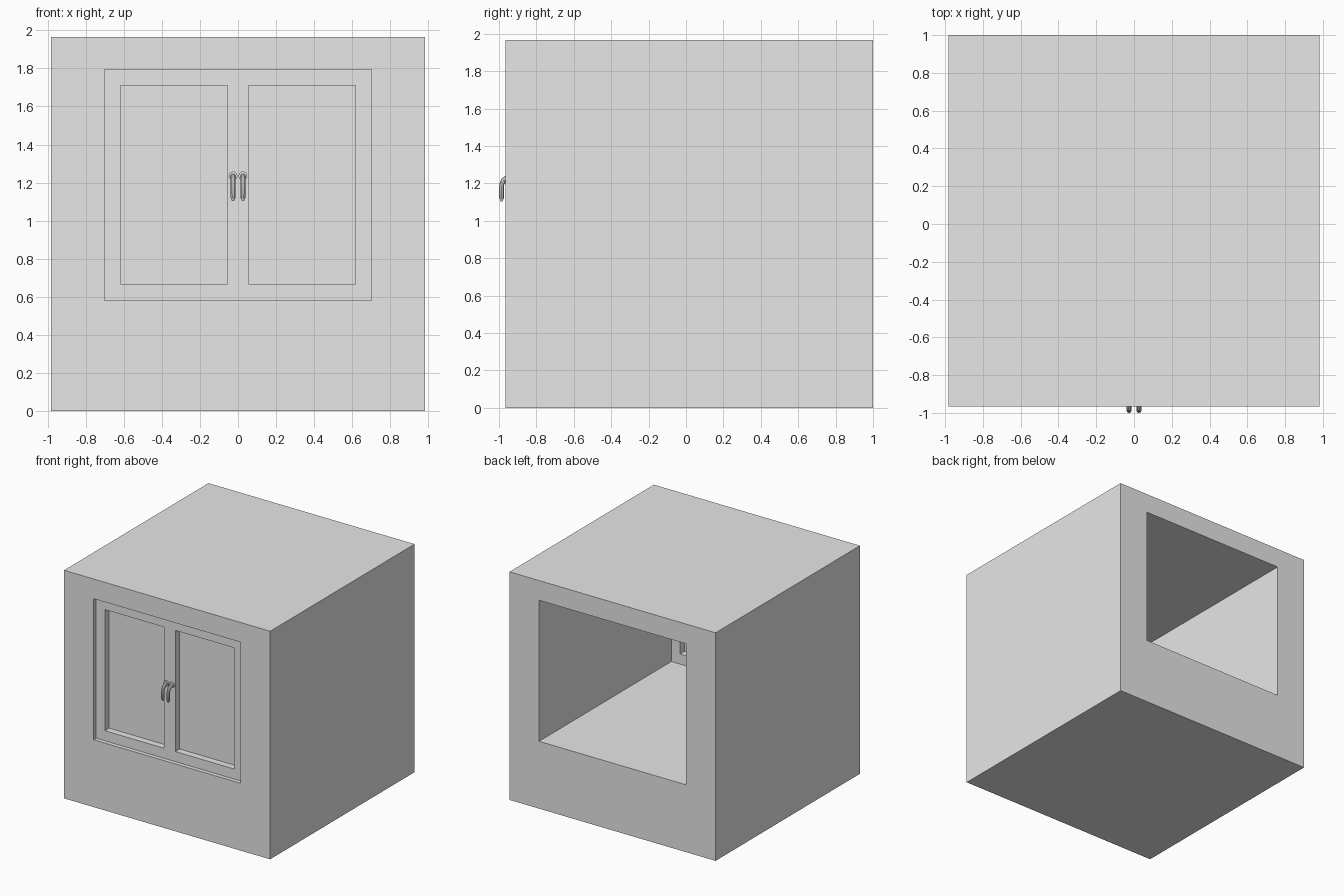
import bpy

if "Cube" in bpy.data.objects:
    bpy.data.objects.remove(bpy.data.objects["Cube"], do_unlink=True)

grey = bpy.data.materials.new("plain_grey")
grey.use_nodes = True
grey.diffuse_color = (0.8, 0.8, 0.8, 1)
grey.node_tree.nodes["Principled BSDF"].inputs["Base Color"].default_value = (0.8, 0.8, 0.8, 1)


def box(name, x, y, z):
    """Box given by its (low, high) limits on each axis."""
    limits = (x, y, z)
    bpy.ops.mesh.primitive_cube_add(size=1, location=[(a + b) / 2 for a, b in limits])
    ob = bpy.context.object
    ob.name = name
    ob.scale = [b - a for a, b in limits]
    bpy.ops.object.transform_apply(location=False, rotation=False, scale=True)
    ob.data.materials.append(grey)
    return ob


def cut(target, cutter):
    """Subtract the cutter, then delete it."""
    mod = target.modifiers.new("cut", "BOOLEAN")
    mod.operation = "DIFFERENCE"
    mod.solver = "EXACT"
    mod.object = cutter
    bpy.context.view_layer.objects.active = target
    bpy.ops.object.modifier_apply(modifier=mod.name)
    bpy.data.objects.remove(cutter, do_unlink=True)


def mirrored(side, low, high):
    return tuple(sorted((side * low, side * high)))


# Thick wall block with the window opening running right through it
opening_x, opening_z = (-0.70, 0.70), (0.58, 1.795)
wall = box("wall_block", (-0.982, 0.982), (-0.965, 1.0), (0, 1.965))
cut(wall, box("opening_cutter", opening_x, (-1.5, 1.5), opening_z))

# Window frame near the front, with two glazed sashes
frame = box("window_frame", opening_x, (-0.93, -0.80), opening_z)
pane_z = (0.667, 1.71)
for side, label in ((1, "left"), (-1, "right")):
    pane_x = mirrored(side, 0.055, 0.617)
    cut(frame, box("sash_cutter", pane_x, (-1.2, -0.5), pane_z))
    box(label + "_pane", pane_x, (-0.872, -0.858), pane_z)

# Hooked handles: a tapered tube bending out of a round base
hook = [(-0.92, 1.235, 1), (-0.955, 1.231, 1), (-0.975, 1.218, 1), (-0.985, 1.195, 1),
        (-0.986, 1.16, 1), (-0.986, 1.122, 0.95), (-0.986, 1.103, 0.4)]
for side, label in ((1, "left"), (-1, "right")):
    x = side * 0.026
    curve = bpy.data.curves.new(label + "_handle", "CURVE")
    curve.dimensions = "3D"
    curve.bevel_depth = 0.014
    curve.bevel_resolution = 3
    curve.use_fill_caps = True
    spline = curve.splines.new("POLY")
    spline.points.add(len(hook) - 1)
    for point, (y, z, radius) in zip(spline.points, hook):
        point.co = (x, y, z, 1)
        point.radius = radius
    handle = bpy.data.objects.new(label + "_handle", curve)
    bpy.context.collection.objects.link(handle)
    bpy.ops.object.select_all(action="DESELECT")
    handle.select_set(True)
    bpy.context.view_layer.objects.active = handle
    bpy.ops.object.convert(target="MESH")
    handle = bpy.context.object
    handle.data.materials.clear()
    handle.data.materials.append(grey)
    bpy.ops.object.shade_smooth_by_angle()

    bpy.ops.mesh.primitive_cylinder_add(vertices=20, radius=0.023, depth=0.02,
                                        location=(x, -0.935, 1.235), rotation=(1.5708, 0, 0))
    base = bpy.context.object
    base.name = label + "_handle_base"
    base.data.materials.append(grey)
    bpy.ops.object.shade_smooth_by_angle()
